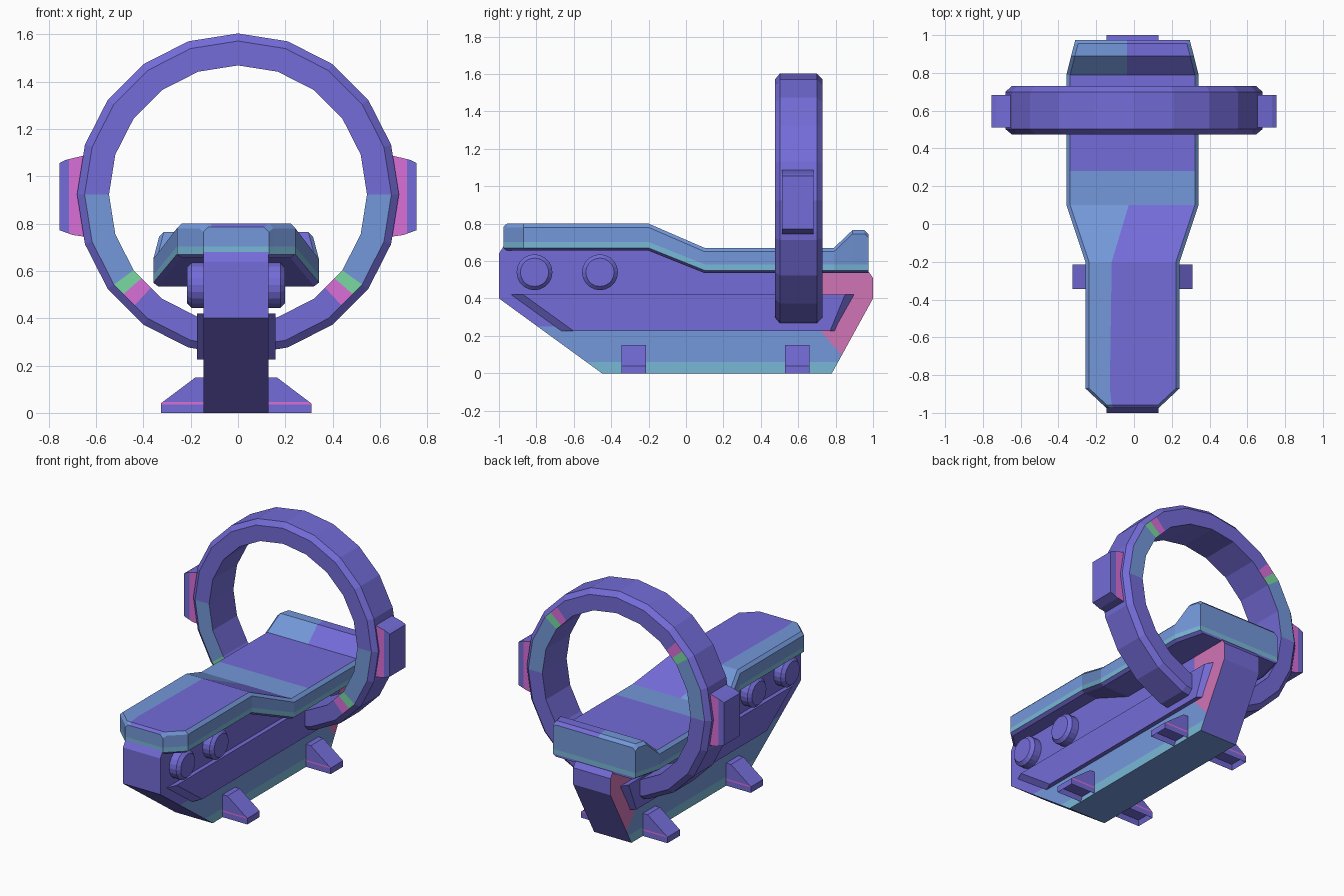
import bpy, bmesh, math
from mathutils import Vector

if "Cube" in bpy.data.objects:
    bpy.data.objects.remove(bpy.data.objects["Cube"])

# ---- materials: one per flat colour
COLOURS = [("violet", (.175, .150, .69)), ("sky blue", (.174, .314, .70)),
           ("teal", (.188, .48, .68)), ("mint green", (.188, .687, .361)),
           ("magenta", (.687, .16, .687)), ("dusty pink", (.64, .178, .47))]
MATS = []
for n, c in COLOURS:
    m = bpy.data.materials.new(n)
    m.diffuse_color = (*c, 1)
    m.use_nodes = True
    m.node_tree.nodes["Principled BSDF"].inputs["Base Color"].default_value = m.diffuse_color
    MATS.append(m)
VIOLET, BLUE, TEAL, GREEN, MAGENTA, PINK = range(6)
CX = -0.008  # the bed sits very slightly off the ring centre


def finish(bm, name):
    bmesh.ops.recalc_face_normals(bm, faces=bm.faces[:])
    me = bpy.data.meshes.new(name)
    bm.to_mesh(me)
    bm.free()
    for m in MATS:
        me.materials.append(m)
    ob = bpy.data.objects.new(name, me)
    bpy.context.collection.objects.link(ob)
    return ob


def loft(a, b):
    """Solid between two matching loops of points."""
    bm = bmesh.new()
    va, vb = [bm.verts.new(p) for p in a], [bm.verts.new(p) for p in b]
    n = len(va)
    bm.faces.new(va)
    bm.faces.new(vb[::-1])
    for i in range(n):
        bm.faces.new((va[i], vb[i], vb[(i + 1) % n], va[(i + 1) % n]))
    bmesh.ops.recalc_face_normals(bm, faces=bm.faces[:])
    return bm


def paint(bm, cuts, rule):
    """Cut along planes, then colour faces by a rule on centre and normal."""
    for co, no in cuts:
        bmesh.ops.bisect_plane(bm, geom=bm.verts[:] + bm.edges[:] + bm.faces[:],
                               plane_co=co, plane_no=no)
    bm.normal_update()
    for f in bm.faces:
        f.material_index = rule(f.calc_center_median(), f.normal)


# ---- pedestal body
prof = [(-1, .40), (-.45, 0), (.78, 0), (1, .40), (1, .51), (.975, .545), (.1, .56),
        (-.2, .68), (-.975, .68), (-1, .64)]
bm = loft([(CX - .137, y, z) for y, z in prof], [(CX + .137, y, z) for y, z in prof])
diag_co, diag_no = Vector((0, .72, .225)), Vector((0, .125, .11))


def body_rule(c, n):
    if abs(n.x) > .5:
        if c.y > .72 and (c - diag_co).dot(diag_no) > 0:
            return PINK
        return TEAL if c.z < .06 else BLUE if c.z < .25 else VIOLET
    return BLUE if n.z < -.9 else VIOLET


paint(bm, [((0, 0, .06), (0, 0, 1)), ((0, 0, .25), (0, 0, 1)),
           ((0, .72, 0), (0, 1, 0)), (diag_co, diag_no)], body_rule)
finish(bm, "pedestal_body")

for s, side in ((-1, "left"), (1, "right")):
    # ---- raised side panel with bevelled ends
    outer = [(-.95, .42), (-.68, .225), (.80, .225), (.91, .42)]
    inner = [(-.87, .42), (-.60, .225), (.77, .225), (.85, .42)]
    finish(loft([(CX + s * .13, y, z) for y, z in outer],
                [(CX + s * .166, y, z) for y, z in inner]), "side_panel_" + side)

    # ---- feet, hollow underneath
    fp = [(.125, 0), (.318, 0), (.318, .04), (.172, .15), (.125, .15)]
    for y0, where in ((-.345, "front"), (.53, "rear")):
        bm = loft([(CX + s * x, y0, z) for x, z in fp],
                  [(CX + s * x, y0 + .13, z) for x, z in fp])
        paint(bm, [((0, 0, .036), (0, 0, 1)), ((0, 0, .046), (0, 0, 1))],
              lambda c, n: MAGENTA if abs(n.y) > .5 and .036 < c.z < .046 else VIOLET)
        bottom = [f for f in bm.faces if f.normal.z < -.9]
        bmesh.ops.inset_region(bm, faces=bottom, thickness=.02)
        for v in {v for f in bottom for v in f.verts}:
            v.co.z = .03
        finish(bm, "foot_%s_%s" % (where, side))

    # ---- pads on the sides of the ring
    pp = [(.62, .74), (.70, .752), (.755, .772), (.755, 1.055), (.73, 1.068), (.62, 1.095)]
    bm = loft([(s * x, .512, z) for x, z in pp], [(s * x, .682, z) for x, z in pp])
    paint(bm, [((s * .715, 0, 0), (1, 0, 0))],
          lambda c, n: MAGENTA if abs(n.y) > .5 and abs(c.x) < .715 else VIOLET)
    finish(bm, "ring_pad_" + side)

# ---- round bosses passing through the body
for y, where in ((-.81, "front"), (-.46, "middle")):
    bpy.ops.mesh.primitive_cylinder_add(vertices=20, radius=.096, depth=.415,
                                        location=(CX, y, .54),
                                        rotation=(0, math.pi / 2, 0))
    ob = bpy.context.object
    ob.name = "round_boss_" + where
    ob.data.materials.append(MATS[VIOLET])
    bv = ob.modifiers.new("edge", "BEVEL")
    bv.width, bv.segments, bv.limit_method = .02, 1, 'ANGLE'

# ---- table top: y, half width, top, bottom, colour split, left colour, right colour
STATIONS = [(-.975, .138, .785, .655, -.10, BLUE, VIOLET),
            (-.957, .157, .80, .655, -.11, BLUE, VIOLET),
            (-.87, .25, .80, .655, -.12, BLUE, VIOLET),
            (-.20, .25, .80, .655, -.11, BLUE, VIOLET),
            (.10, .35, .67, .535, -.02, BLUE, BLUE),
            (.28, .35, .67, .535, -.03, VIOLET, VIOLET),
            (.79, .35, .67, .535, -.03, BLUE, VIOLET),
            (.89, .325, .765, .535, -.03, BLUE, VIOLET),
            (.955, .308, .765, .535, -.03, BLUE, VIOLET),
            (.975, .303, .745, .535, -.03, BLUE, VIOLET)]
bm = bmesh.new()
rows = []
for y, w, t, b, sp, _, _ in STATIONS:
    half = [(w - .02, b), (w, b + .015), (w, b + .047), (w, t - .02), (w - .02, t)]
    pts = [(-x, z) for x, z in half] + [(sp, t)] + half[::-1]
    rows.append([bm.verts.new((CX + x, y, z)) for x, z in pts])
BANDS = [VIOLET, TEAL, BLUE, BLUE]
for i, (a, b) in enumerate(zip(rows, rows[1:])):
    band = BANDS + [STATIONS[i][5], STATIONS[i][6]] + BANDS[::-1] + [VIOLET]
    for k in range(11):
        j = (k + 1) % 11
        bm.faces.new((a[k], a[j], b[j], b[k])).material_index = band[k]
for r in (rows[0], rows[-1]):
    for k in range(4):
        loop = [r[k], r[k + 1]] + ([r[5]] if k == 3 else []) + [r[9 - k], r[10 - k]]
        bm.faces.new(loop).material_index = BANDS[k]
finish(bm, "table_top")

# ---- scanner ring: 20-sided, extra stations where the face colours change
SIDES, CZ = 20, .923
step = 360 / SIDES
marks = (43, 49, 54)
angles = sorted({i * step for i in range(SIDES)} - {54, 126, 234, 306}
                | {v for a in marks for v in (a, 180 - a, 180 + a, 360 - a)})
section = [(.545, .475), (.648, .475), (.68, .502), (.68, .70), (.648, .73), (.545, .73)]


def face_colour(a):  # a = degrees away from the painted end of the face
    return MAGENTA if 43 < a < 49 else GREEN if 49 < a < 54 else BLUE if 54 < a < 90 else VIOLET


bm = bmesh.new()
loops = []
for a in angles:
    # angle is measured from straight down; radius follows the straight polygon side
    k = math.cos(math.radians(step / 2)) / math.cos(math.radians(a % step - step / 2))
    sa, ca = math.sin(math.radians(a)), math.cos(math.radians(a))
    loops.append([bm.verts.new((r * k * sa, y, CZ - r * k * ca)) for r, y in section])
n = len(loops)
for i in range(n):
    p, q = loops[i], loops[(i + 1) % n]
    mid = (angles[i] + (angles[i + 1] if i + 1 < n else 360)) / 2
    low = min(mid, 360 - mid)
    for k in range(6):
        j = (k + 1) % 6
        f = bm.faces.new((p[k], p[j], q[j], q[k]))
        # front face is painted low, rear face is painted high
        f.material_index = (face_colour(low) if k == 0 else
                            face_colour(180 - low) if k == 4 else VIOLET)
finish(bm, "scanner_ring")
